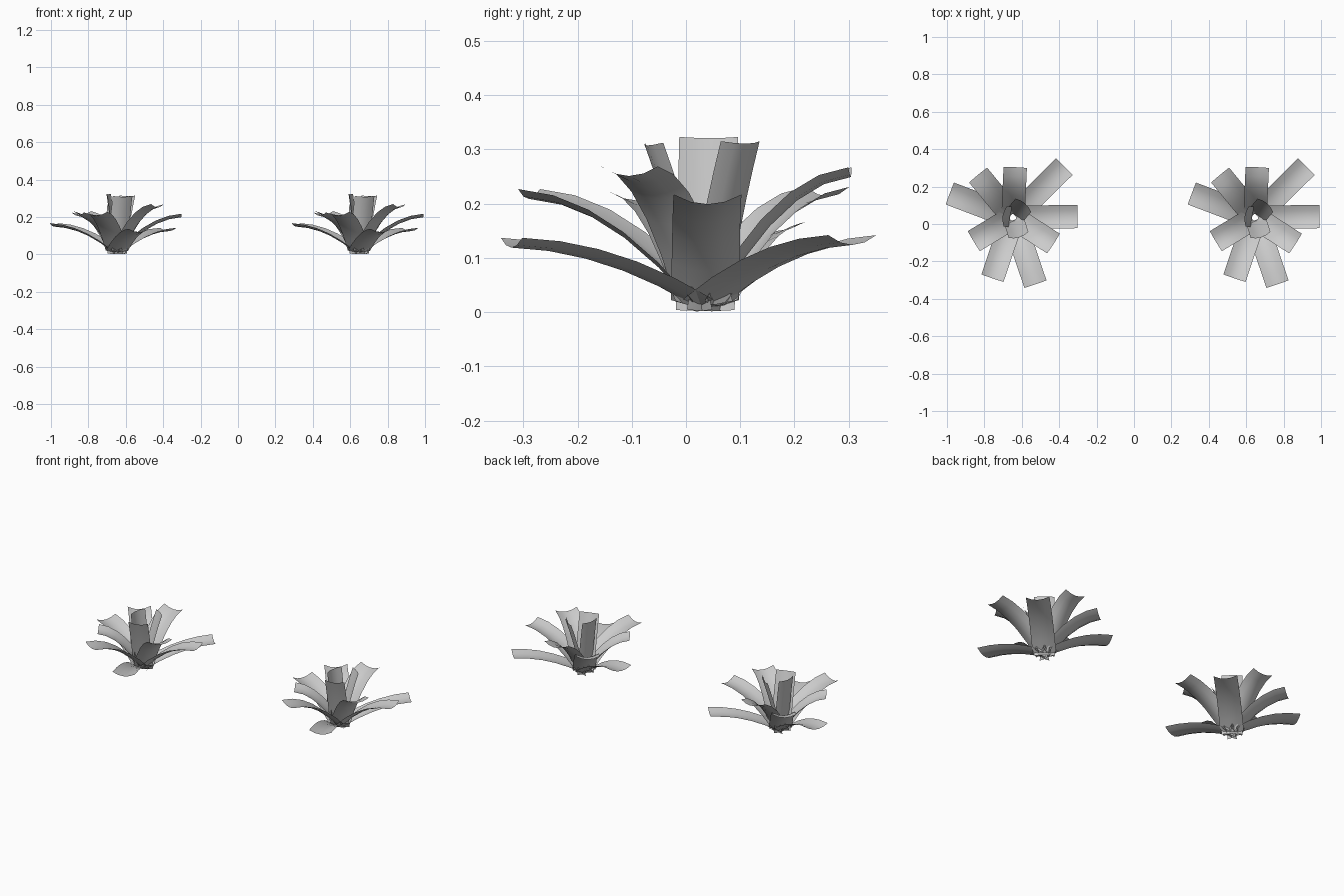
import bpy
import bmesh
from math import atan2, cos, sin, hypot
from mathutils import Vector

cube = bpy.data.objects.get("Cube")
if cube:
    bpy.data.objects.remove(cube, do_unlink=True)

# Single leaf colour
leaf_mat = bpy.data.materials.new("pale_grey_leaf")
leaf_mat.use_nodes = True
COLOR = (0.6, 0.6, 0.6, 1.0)
leaf_mat.diffuse_color = COLOR
leaf_mat.node_tree.nodes["Principled BSDF"].inputs["Base Color"].default_value = COLOR

ROOT_Y = 0.035
PLANT_X = 0.647
ROWS, COLS = 5, 4


def leaf_mesh(name, tip, base_z, base_r, width, cup, bend):
    """Cupped strip arching from the root to the tip centre."""
    tx, ty, tz = tip
    reach, az = hypot(tx, ty), atan2(ty, tx)
    out = Vector((cos(az), sin(az), 0))
    side = Vector((-sin(az), cos(az), 0))
    up = Vector((0, 0, 1))
    bm = bmesh.new()
    rows = []
    for i in range(ROWS + 1):
        t = i / ROWS
        run, rise = reach - base_r, tz - base_z
        rise_t = (1 + bend) * t - bend * t * t
        centre = out * (base_r + run * t) + up * (base_z + rise * rise_t)
        tangent = out * run + up * rise * (1 + bend - 2 * bend * t)
        normal = tangent.cross(side).normalized()
        if normal.z < 0:
            normal.negate()
        row = []
        for j in range(COLS + 1):
            u = 2 * j / COLS - 1
            p = centre + side * (u * width / 2) + normal * (cup * (u * u - 0.5))
            row.append(bm.verts.new(p))
        rows.append(row)
    for a, b in zip(rows, rows[1:]):
        for j in range(COLS):
            f = bm.faces.new((a[j], b[j], b[j + 1], a[j + 1]))
            f.smooth = True
    bmesh.ops.recalc_face_normals(bm, faces=bm.faces)
    if sum(f.normal.z for f in bm.faces) < 0:
        bmesh.ops.reverse_faces(bm, faces=bm.faces)
    mesh = bpy.data.meshes.new(name)
    bm.to_mesh(mesh)
    bm.free()
    mesh.materials.append(leaf_mat)
    return mesh


# Tip centres relative to the root
outer_tips = {
    "east": (0.345, 0.005, 0.208),
    "north_east": (0.275, 0.272, 0.133),
    "north": (0.012, 0.268, 0.258),
    "north_west": (-0.187, 0.227, 0.222),
    "west_north": (-0.338, 0.128, 0.158),
    "west_south": (-0.210, -0.127, 0.215),
    "south_west": (-0.110, -0.325, 0.218),
    "south_east": (0.120, -0.357, 0.128),
    "east_south": (0.217, -0.140, 0.260),
}
inner_tips = {
    "west": (-0.048, 0.008, 0.322),
    "north_east": (0.060, 0.070, 0.313),
    "south": (0.032, -0.100, 0.310),
}

leaves = [leaf_mesh("outer_leaf_" + n, t, 0.016, 0.01, 0.125, 0.018, 0.9)
          for n, t in outer_tips.items()]
leaves += [leaf_mesh("inner_leaf_" + n, t, 0.003, 0.01, 0.11, 0.014, 0.2)
           for n, t in inner_tips.items()]

# Two matching plants sharing the leaf meshes
for plant, x in (("right_plant", -PLANT_X), ("left_plant", PLANT_X)):
    for mesh in leaves:
        ob = bpy.data.objects.new(plant + "_" + mesh.name, mesh)
        ob.location = (x, ROOT_Y, 0)
        bpy.context.collection.objects.link(ob)
